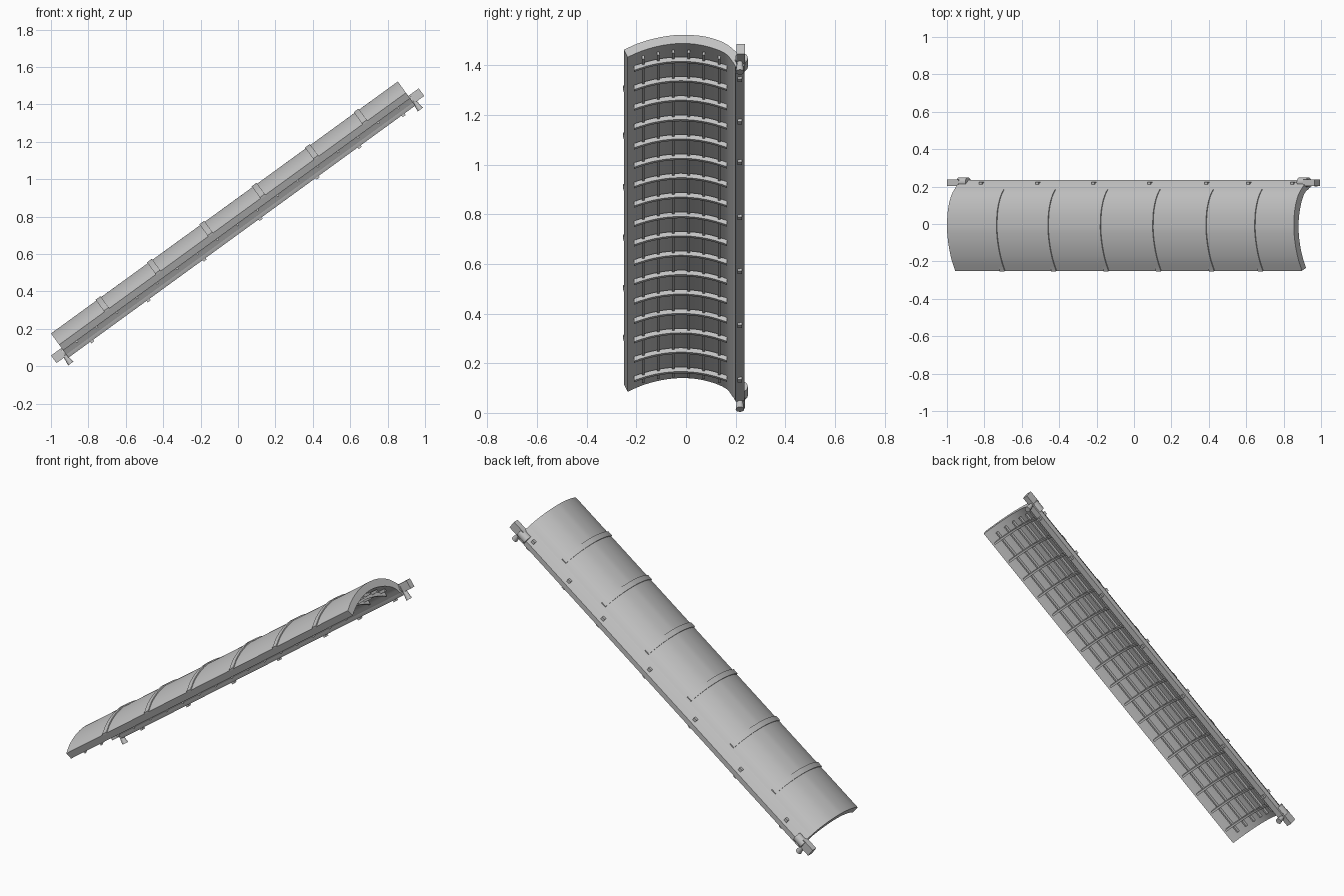
import bpy, bmesh, math
from mathutils import Matrix, Vector

old = bpy.data.objects.get("Cube")
if old:
    bpy.data.objects.remove(old, do_unlink=True)

# Panel frame: x runs up the slope, y across, z out of the panel
TILT = Matrix.Rotation(math.radians(-36), 4, 'Y')
LOW, HIGH = -0.706, 1.586
MID = (LOW + HIGH) / 2

grey = bpy.data.materials.new("plain_grey")
grey.use_nodes = True
colour = (0.55, 0.55, 0.55, 1)
grey.diffuse_color = colour
grey.node_tree.nodes["Principled BSDF"].inputs["Base Color"].default_value = colour


def finish(name, bm):
    bmesh.ops.transform(bm, matrix=TILT, verts=bm.verts)
    bmesh.ops.recalc_face_normals(bm, faces=bm.faces)
    mesh = bpy.data.meshes.new(name)
    bm.to_mesh(mesh)
    bm.free()
    mesh.materials.append(grey)
    ob = bpy.data.objects.new(name, mesh)
    bpy.context.collection.objects.link(ob)
    bpy.ops.object.select_all(action='DESELECT')
    ob.select_set(True)
    bpy.context.view_layer.objects.active = ob
    bpy.ops.object.shade_smooth_by_angle(angle=math.radians(30))
    return ob


def spline(points, steps=4):
    """Smooth curve through (y, z) points."""
    p = [Vector(q) for q in points]
    p = [2 * p[0] - p[1]] + p + [2 * p[-1] - p[-2]]
    out = []
    for a, b, c, d in zip(p, p[1:], p[2:], p[3:]):
        for i in range(steps):
            t = i / steps
            out.append(0.5 * (2 * b + (c - a) * t + (2 * a - 5 * b + 4 * c - d) * t * t
                              + (3 * b - a - 3 * c + d) * t ** 3))
    return out + [p[-2]]


def strip(bm, top, bottom, x0, x1):
    """Curved slab between two matching curves, from x0 to x1."""
    rows = [[bm.verts.new((x, q[0], q[1])) for q in curve]
            for x in (x0, x1) for curve in (top, bottom)]
    t0, b0, t1, b1 = rows
    for a, b in ((t0, t1), (t1, b1), (b1, b0), (b0, t0)):
        for i in range(len(a) - 1):
            bm.faces.new((a[i], a[i + 1], b[i + 1], b[i]))
    for i in (0, -1):
        bm.faces.new((t0[i], t1[i], b1[i], b0[i]))


def box(bm, centre, size):
    bmesh.ops.create_cube(bm, size=1, matrix=Matrix.Translation(centre) @ Matrix.Diagonal((*size, 1)))


def shifted(curve, dy, dz):
    return [Vector((q[0] + dy, q[1] + dz)) for q in curve]


# Curved shell
outer = spline([(-.25, .655), (-.19, .688), (-.12, .713), (-.05, .727), (0, .729),
                (.07, .722), (.13, .702), (.17, .677), (.2, .645)])
inner = spline([(-.235, .618), (-.18, .648), (-.12, .67), (-.06, .683), (0, .686),
                (.06, .678), (.12, .658), (.165, .63), (.19, .59)])
bm = bmesh.new()
strip(bm, outer, inner, LOW, HIGH)
finish("curved_shell", bm)

# Flange along the back edge
bm = bmesh.new()
strip(bm, [(.188, .657), (.2, .647), (.235, .604)],
      [(.186, .6), (.2, .57), (.235, .574)], LOW, HIGH)
finish("back_flange", bm)

# Raised bands over the seams
bm = bmesh.new()
for x in (-.391, -.051, .295, .641, .993, 1.315):
    cover = shifted(outer[:-2], 0, .006)
    cover[0].x -= .003
    strip(bm, cover, shifted(outer[:-2], 0, -.004), x - .016, x + .016)
finish("seam_bands", bm)


# Inner lattice
def rib_height(y):
    return .663 - .045 * ((y + .02) / .19) ** 2


ys = [-.21 + .375 * i / 16 for i in range(17)]
bm = bmesh.new()
for i in range(17):
    x = -.62 + i * .1328
    strip(bm, [(y, rib_height(y) + .011) for y in ys],
          [(y, rib_height(y) - .011) for y in ys], x - .006, x + .006)
finish("cross_ribs", bm)

bm = bmesh.new()
for i in range(6):
    y = -.173 + i * .0612
    box(bm, (MID, y, rib_height(y) + .01), (2.22, .01, .016))
finish("long_stringers", bm)

# Pegs through the flange
bm = bmesh.new()
for x in (-.553, -.18, .19, .56, .937, 1.215, 1.505):
    box(bm, (x, .216, .597), (.02, .018, .074))
finish("flange_pegs", bm)

# End latches: round sleeve, square end block and tapered pin
for name, side in (("lower", -1), ("upper", 1)):
    bm = bmesh.new()
    bmesh.ops.create_cone(bm, cap_ends=True, segments=24, radius1=.026, radius2=.026, depth=.06,
                          matrix=Matrix.Translation((MID + side * 1.125, .223, .607))
                          @ Matrix.Rotation(math.pi / 2, 4, 'Y'))
    finish(name + "_latch_sleeve", bm)
    bm = bmesh.new()
    box(bm, (MID + side * 1.177, .22, .609), (.076, .034, .05))
    finish(name + "_latch_block", bm)
    bm = bmesh.new()
    bmesh.ops.create_cone(bm, cap_ends=True, segments=16, radius1=.017, radius2=.01, depth=.06,
                          matrix=Matrix.Translation((MID + side * 1.155, .217, .567)))
    finish(name + "_latch_pin", bm)
